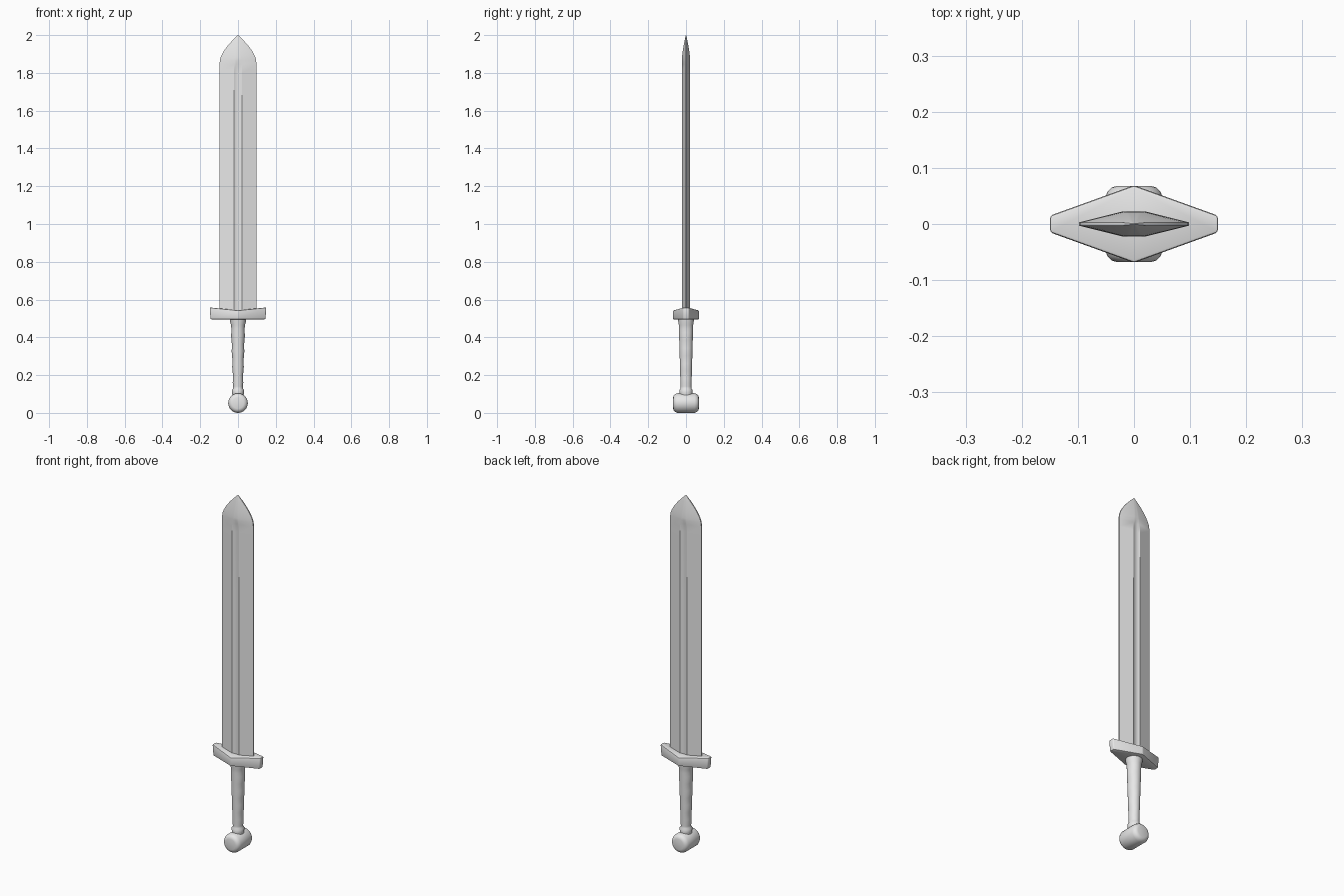
import bpy, bmesh, math
from mathutils import Matrix

if "Cube" in bpy.data.objects:
    bpy.data.objects.remove(bpy.data.objects["Cube"])

steel = bpy.data.materials.new("light grey")
steel.diffuse_color = (0.8, 0.8, 0.8, 1)
steel.use_nodes = True
steel.node_tree.nodes["Principled BSDF"].inputs["Base Color"].default_value = steel.diffuse_color


def finish(name, bm, angle=35, bevel=0):
    bmesh.ops.recalc_face_normals(bm, faces=bm.faces)
    mesh = bpy.data.meshes.new(name)
    bm.to_mesh(mesh)
    bm.free()
    mesh.materials.append(steel)
    obj = bpy.data.objects.new(name, mesh)
    bpy.context.collection.objects.link(obj)
    bpy.ops.object.select_all(action='DESELECT')
    obj.select_set(True)
    bpy.context.view_layer.objects.active = obj
    if bevel:
        mod = obj.modifiers.new("bevel", 'BEVEL')
        mod.width, mod.segments = bevel, 2
        mod.limit_method, mod.angle_limit = 'ANGLE', math.radians(25)
        bpy.ops.object.modifier_apply(modifier=mod.name)
    bpy.ops.object.shade_smooth_by_angle(angle=math.radians(angle))
    return obj


def loft(rings):
    """Skin a stack of equal-length closed rings and cap both ends."""
    bm = bmesh.new()
    rows = [[bm.verts.new(p) for p in ring] for ring in rings]
    n = len(rows[0])
    for a, b in zip(rows, rows[1:]):
        for i in range(n):
            j = (i + 1) % n
            bm.faces.new((a[i], a[j], b[j], b[i]))
    bm.faces.new(rows[0][::-1])
    bm.faces.new(rows[-1])
    return bm


def ellipse(rx, ry, z, n=24):
    return [(rx * math.cos(2 * math.pi * i / n), ry * math.sin(2 * math.pi * i / n), z)
            for i in range(n)]


# Blade: bevelled section with a shallow central fuller
def blade_ring(w, t, r, groove, z):
    e = min(0.003, t * 0.5)
    half = [(w, e), (r, t), (r * 0.5, t - groove * 0.8), (0, t - groove),
            (-r * 0.5, t - groove * 0.8), (-r, t), (-w, e)]
    return [(x, y, z) for x, y in half] + [(-x, -y, z) for x, y in half]


rings = [blade_ring(0.098, 0.022, 0.022, 0.006, z) for z in (0.52, 0.9, 1.4, 1.80)]
rings.append(blade_ring(0.098, 0.022, 0.02, 0.004, 1.845))
for i in range(11):
    u = i / 10
    z = 1.865 + 0.135 * u
    w = max(0.001, 0.096 * (1 - u ** 1.55))
    t = 0.001 + 0.021 * (1 - u ** 1.5)
    rings.append(blade_ring(w, t, min(0.018 * (1 - u * 0.8), w * 0.5), 0, z))
finish("blade", loft(rings), 30)

# Guard: long diamond whose top rises toward both ends
bm = bmesh.new()
plan = [(0.15, -0.015), (0.15, 0.015), (0, 0.069), (-0.15, 0.015), (-0.15, -0.015), (0, -0.069)]
low = [bm.verts.new((x * 0.965, y, 0.495)) for x, y in plan]
top = [bm.verts.new((x, y, 0.558 if x else 0.543)) for x, y in plan]
for i in range(6):
    j = (i + 1) % 6
    bm.faces.new((low[i], low[j], top[j], top[i]))
bm.faces.new(low[::-1])
bm.faces.new((top[0], top[1], top[2], top[5]))
bm.faces.new((top[2], top[3], top[4], top[5]))
finish("guard", bm, 35, 0.005)

# Grip: tapering handle with soft finger swells and end collars
grip = [(0.03, 0.033, 0.09), (0.031, 0.034, 0.105), (0.032, 0.034, 0.122), (0.026, 0.029, 0.13)]
for i in range(17):
    u = i / 16
    swell = 0.0012 * math.sin(u * math.pi * 8)
    grip.append((0.026 + 0.011 * u + swell, 0.029 + 0.009 * u, 0.14 + 0.325 * u))
grip += [(0.042, 0.041, 0.482), (0.043, 0.042, 0.50)]
finish("grip", loft([ellipse(*g) for g in grip]), 40)

# Pommel: short barrel lying front to back with rounded rims
profile = [(0.030, -0.068), (0.040, -0.065), (0.047, -0.058), (0.052, -0.046),
           (0.052, 0.046), (0.047, 0.058), (0.040, 0.065), (0.030, 0.068)]
bm = loft([ellipse(r, r, h, 32) for r, h in profile])
bmesh.ops.transform(bm, verts=bm.verts,
                    matrix=Matrix.Translation((0, 0, 0.052)) @ Matrix.Rotation(math.pi / 2, 4, 'X'))
finish("pommel", bm, 40)
